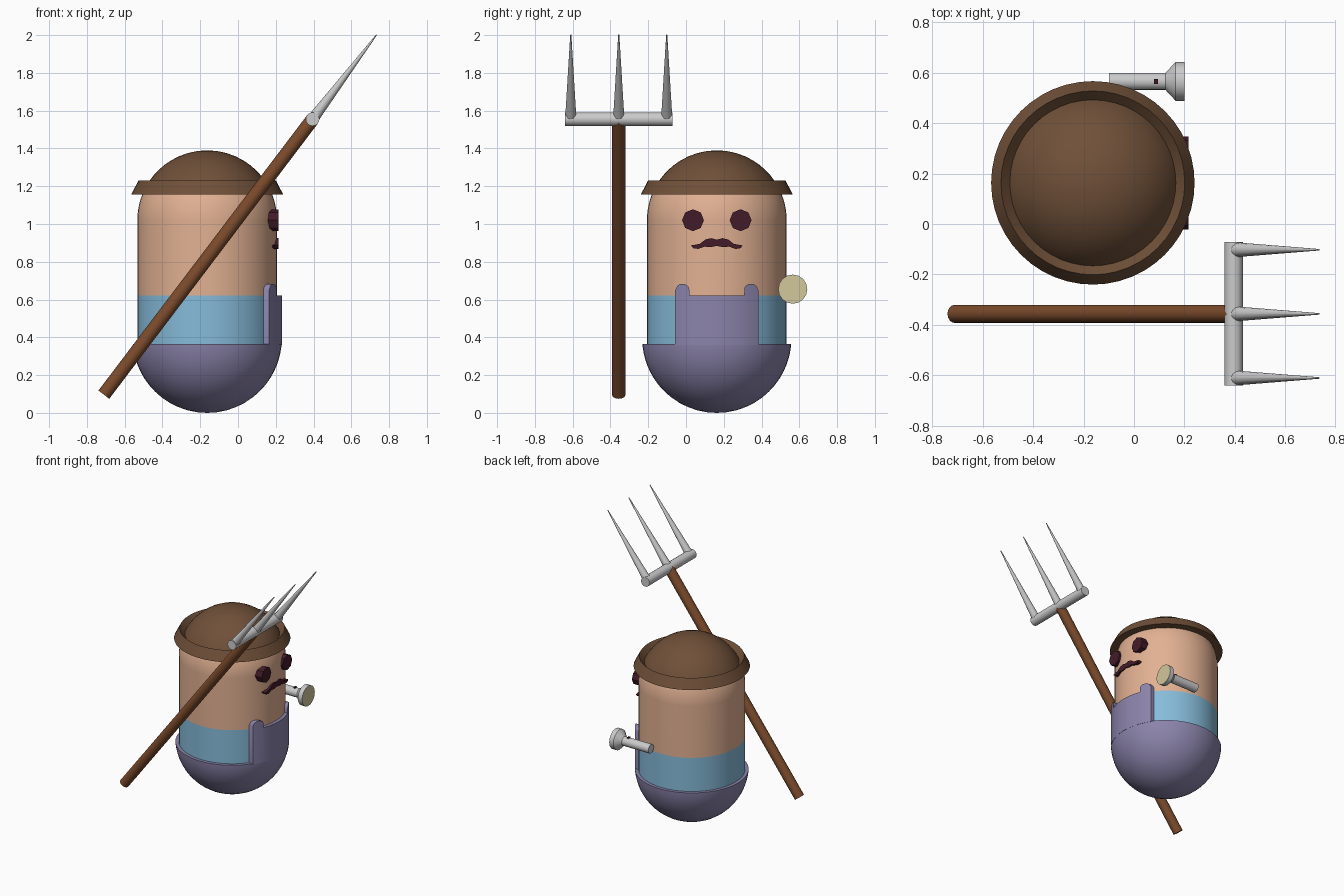
import bpy, bmesh
from math import sin, cos, pi, radians, sqrt
from mathutils import Matrix, Vector

if "Cube" in bpy.data.objects:
    bpy.data.objects.remove(bpy.data.objects["Cube"])

AX, AY = -0.163, 0.163      # body axis
R, RO = 0.37, 0.395         # body and overalls radius


def material(name, rgb):
    m = bpy.data.materials.new(name)
    m.diffuse_color = (*rgb, 1)
    m.use_nodes = True
    m.node_tree.nodes["Principled BSDF"].inputs["Base Color"].default_value = m.diffuse_color
    return m


SKIN = material("skin", (0.76, 0.44, 0.29))
SHIRT = material("shirt_blue", (0.24, 0.50, 0.70))
DENIM = material("overall_purple", (0.26, 0.23, 0.41))
FELT = material("hat_brown", (0.16, 0.08, 0.04))
WOOD = material("wood", (0.20, 0.07, 0.025))
DARK = material("dark", (0.055, 0.011, 0.022))
LENS = material("lens_cream", (0.65, 0.57, 0.33))


def finish(name, bm, mat=None, matrix=None, smooth=35):
    bmesh.ops.remove_doubles(bm, verts=bm.verts, dist=1e-5)
    bmesh.ops.recalc_face_normals(bm, faces=bm.faces)
    me = bpy.data.meshes.new(name)
    bm.to_mesh(me)
    bm.free()
    if mat:
        me.materials.append(mat)
    ob = bpy.data.objects.new(name, me)
    bpy.context.collection.objects.link(ob)
    if matrix:
        ob.matrix_world = matrix
    if smooth:
        bpy.ops.object.select_all(action='DESELECT')
        ob.select_set(True)
        bpy.context.view_layer.objects.active = ob
        bpy.ops.object.shade_smooth_by_angle(angle=radians(smooth))
    return ob


def lathe(name, profile, mat=None, matrix=None, sides=48, smooth=35):
    """Spin (radius, height) points round local z."""
    bm = bmesh.new()
    vs = [bm.verts.new((r, 0, z)) for r, z in profile]
    es = [bm.edges.new(p) for p in zip(vs, vs[1:])]
    bmesh.ops.spin(bm, geom=vs + es, cent=(0, 0, 0), axis=(0, 0, 1),
                   angle=2 * pi, steps=sides, use_merge=False)
    return finish(name, bm, mat, matrix, smooth)


def along(start, direction):
    """Matrix placing local z along a direction."""
    q = Vector(direction).to_track_quat('Z', 'Y')
    return Matrix.Translation(start) @ q.to_matrix().to_4x4()


def plate(name, outline, x0, x1, mat, smooth=None):
    """Extrude a (y, z) outline from x0 to x1."""
    bm = bmesh.new()
    f = bm.faces.new([bm.verts.new((x0, y, z)) for y, z in outline])
    ext = bmesh.ops.extrude_face_region(bm, geom=[f], use_keep_orig=True)
    bmesh.ops.translate(bm, vec=(x1 - x0, 0, 0),
                        verts=[v for v in ext["geom"] if isinstance(v, bmesh.types.BMVert)])
    return finish(name, bm, mat, None, smooth)


def arc(r, zc, z0, z1, n):
    """Sphere profile between two heights."""
    out = []
    for i in range(n + 1):
        z = z0 + (z1 - z0) * (1 - cos(pi * i / n)) / 2
        out.append((sqrt(max(r * r - (z - zc) ** 2, 0)), z))
    return out


body = Matrix.Translation((AX, AY, 0))

# Body: shirt band, head and hat crown on one capsule surface
lathe("shirt", [(R, 0.36), (R, 0.622)], SHIRT, body)
lathe("head", [(R, 0.622)] + arc(R, 1.02, 1.02, 1.18, 8), SKIN, body)
lathe("hat_crown", arc(R, 1.02, 1.18, 1.39, 12), FELT, body)
lathe("hat_brim", [(0.335, 1.155), (0.403, 1.155), (0.364, 1.23), (0.325, 1.185),
                   (0.335, 1.155)], FELT, body, smooth=30)

# Overalls: bowl with a rim
lathe("overalls", arc(RO, 0.395, 0, 0.365, 16) + [(0.365, 0.365)], DENIM, body)

# Bib with rounded shoulder straps, wrapped on the body
half = [(0, 0.622), (0.05, 0.622), (0.1, 0.622), (0.145, 0.622), (0.146, 0.66),
        (0.155, 0.675), (0.17, 0.682), (0.195, 0.682), (0.21, 0.672), (0.22, 0.65)]
cols = [(-y, z) for y, z in half[:0:-1]] + half
bm = bmesh.new()
rows = []
for y, top in cols:
    o, i = AX + sqrt(RO * RO - y * y), AX + sqrt(0.365 ** 2 - y * y)
    rows.append([bm.verts.new(p) for p in ((o, AY + y, 0.36), (o, AY + y, top),
                                           (i, AY + y, top), (i, AY + y, 0.36))])
for a, b in zip(rows, rows[1:]):
    for k in range(4):
        bm.faces.new((a[k], b[k], b[k - 3], a[k - 3]))
bm.faces.new(rows[0])
bm.faces.new(rows[-1])
finish("bib", bm, DENIM)

# Face: octagonal eyes and moustache
for side, s in (("left", 1), ("right", -1)):
    plate(side + "_eye", [(AY + s * 0.126 + 0.058 * sin(k * pi / 4),
                           1.02 + 0.058 * cos(k * pi / 4)) for k in range(8)],
          0.14, 0.215, DARK)
lip = [(0, 0.917), (0.03, 0.925), (0.06, 0.918), (0.09, 0.895), (0.138, 0.886),
       (0.125, 0.872), (0.1, 0.868), (0.065, 0.88), (0.03, 0.878), (0, 0.884)]
plate("moustache", [(AY + y, z) for y, z in lip] +
      [(AY - y, z) for y, z in lip[-2:0:-1]], 0.172, 0.215, DARK)

# Flashlight pointing along +x
torch = along((-0.1, 0.565, 0.655), (1, 0, 0))
lathe("flashlight_body", [(0, 0), (0.034, 0), (0.034, 0.225), (0.077, 0.265),
                          (0.077, 0.3), (0.07, 0.3)], None, torch, 16, 30)
lathe("flashlight_lens", [(0.0745, 0.301), (0, 0.301)], LENS, torch, 16)
plate("flashlight_button", [(0.555, 0.68), (0.575, 0.68), (0.575, 0.696), (0.555, 0.696)],
      0.08, 0.095, DARK)

# Pitchfork: handle, crossbar and three tines
head = Vector((0.395, -0.356, 1.555))
d = Vector((0.604, 0, 0.797)).normalized()
lathe("fork_handle", [(0, 0), (0.036, 0), (0.036, 1.83), (0, 1.83)], WOOD,
      along(head - d * 1.83, d), 16)
lathe("fork_crossbar", [(0, 0), (0.036, 0), (0.036, 0.568), (0, 0.568)], None,
      along((head.x, -0.64, head.z), (0, 1, 0)), 16)
for n, dy in (("right", -0.254), ("middle", 0), ("left", 0.254)):
    lathe("fork_tine_" + n, [(0, 0), (0.03, 0), (0.003, 0.56), (0, 0.56)], None,
          along(head + Vector((0, dy, 0)), d), 12)
